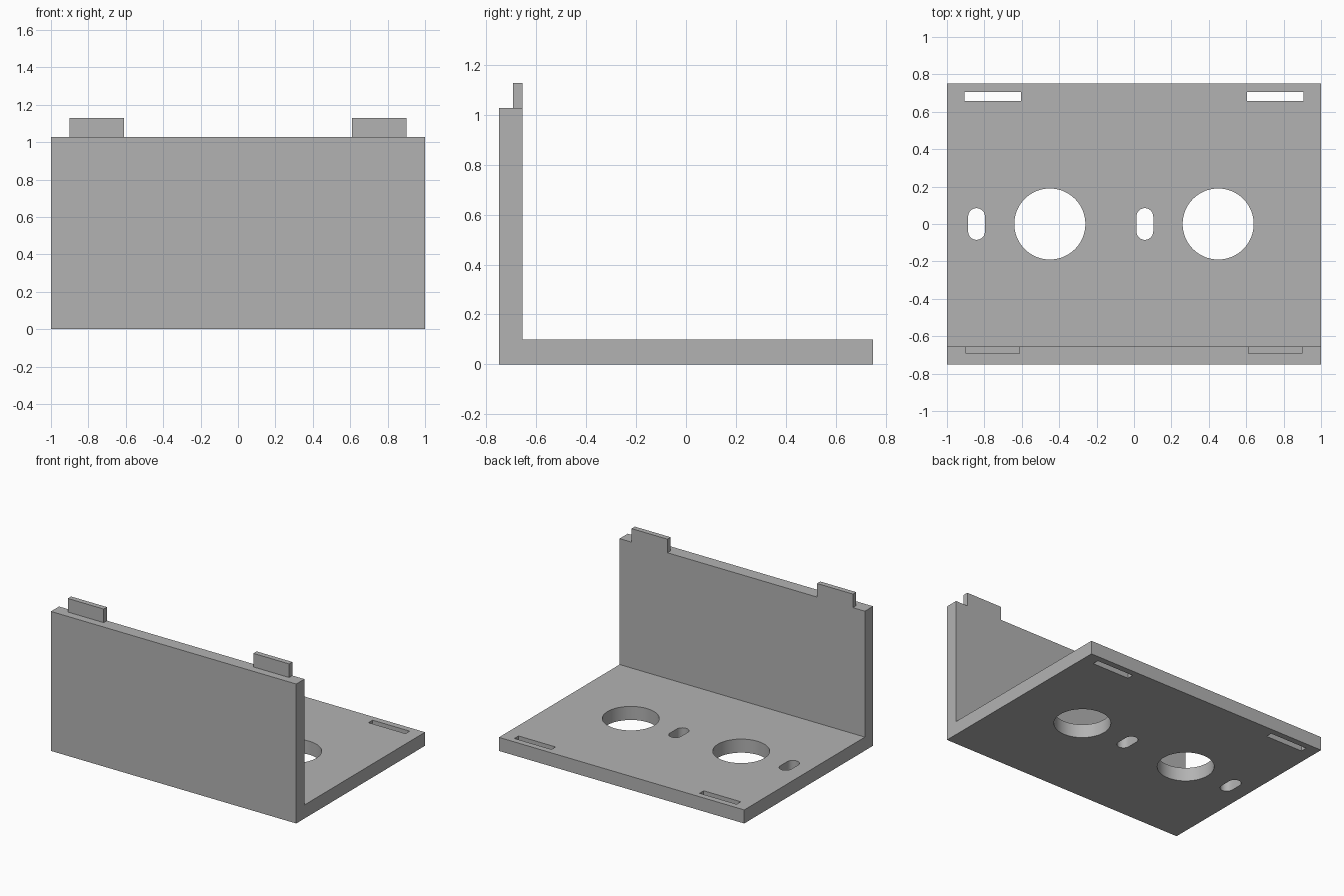
import bpy
import math

if "Cube" in bpy.data.objects:
    bpy.data.objects.remove(bpy.data.objects["Cube"], do_unlink=True)

WALL_INNER, DEPTH, FLOOR, WALL_TOP = -0.655, 0.75, 0.1, 1.028

grey = bpy.data.materials.new("plain grey")
grey.use_nodes = True
colour = (0.45, 0.45, 0.45, 1)
grey.diffuse_color = colour
grey.node_tree.nodes["Principled BSDF"].inputs["Base Color"].default_value = colour


def prism(name, outline, shift):
    """Extrude a closed outline of 3D points along the shift vector."""
    n = len(outline)
    points = outline + [tuple(a + b for a, b in zip(p, shift)) for p in outline]
    faces = [tuple(reversed(range(n))), tuple(range(n, 2 * n))]
    faces += [(i, (i + 1) % n, (i + 1) % n + n, i + n) for i in range(n)]
    mesh = bpy.data.meshes.new(name)
    mesh.from_pydata(points, [], faces)
    mesh.materials.append(grey)
    obj = bpy.data.objects.new(name, mesh)
    bpy.context.collection.objects.link(obj)
    return obj


def box(name, x0, x1, y0, y1, z0, z1):
    return prism(name, [(x0, y0, z0), (x1, y0, z0), (x1, y1, z0), (x0, y1, z0)],
                 (0, 0, z1 - z0))


def round_hole(name, x, radius, stretch=0, steps=32):
    """Vertical cutter: a circle, pulled apart along y when stretched."""
    outline = []
    for side in (0, 1):
        for i in range(steps + (1 if stretch else 0)):
            a = math.pi * (side + i / steps)
            y = math.sin(a) * radius + (-stretch if side else stretch)
            outline.append((x + math.cos(a) * radius, y, -0.1))
    return prism(name, outline, (0, 0, FLOOR + 0.2))


def combine(target, other, operation):
    mod = target.modifiers.new(operation.title(), "BOOLEAN")
    mod.operation, mod.solver, mod.object = operation, "EXACT", other
    bpy.context.view_layer.objects.active = target
    bpy.ops.object.modifier_apply(modifier=mod.name)
    bpy.data.objects.remove(other, do_unlink=True)


# L-shaped body: floor plate and front wall in one piece
profile = [(-DEPTH, 0), (DEPTH, 0), (DEPTH, FLOOR), (WALL_INNER, FLOOR),
           (WALL_INNER, WALL_TOP), (-DEPTH, WALL_TOP)]
bracket = prism("angle_bracket", [(-1, y, z) for y, z in profile], (2, 0, 0))

for side in (-1, 1):
    # tabs on the wall, flush with its inner face
    x0, x1 = sorted((side * 0.61, side * 0.902))
    combine(bracket, box("tab", x0, x1, -0.693, WALL_INNER, WALL_TOP - 0.05, 1.128), "UNION")
    # matching slots near the back edge
    x0, x1 = sorted((side * 0.604, side * 0.906))
    combine(bracket, box("tab_slot", x0, x1, 0.657, 0.705, -0.1, 0.2), "DIFFERENCE")
    # large round hole with a small rounded slot to its right
    x = side * 0.45
    combine(bracket, round_hole("round_hole", x, 0.19), "DIFFERENCE")
    combine(bracket, round_hole("small_slot", x - 0.392, 0.045, 0.04, 12), "DIFFERENCE")

# smooth hole walls, sharp edges elsewhere
bpy.ops.object.select_all(action="DESELECT")
bracket.select_set(True)
bpy.context.view_layer.objects.active = bracket
bpy.ops.object.shade_smooth_by_angle(angle=math.radians(30))
